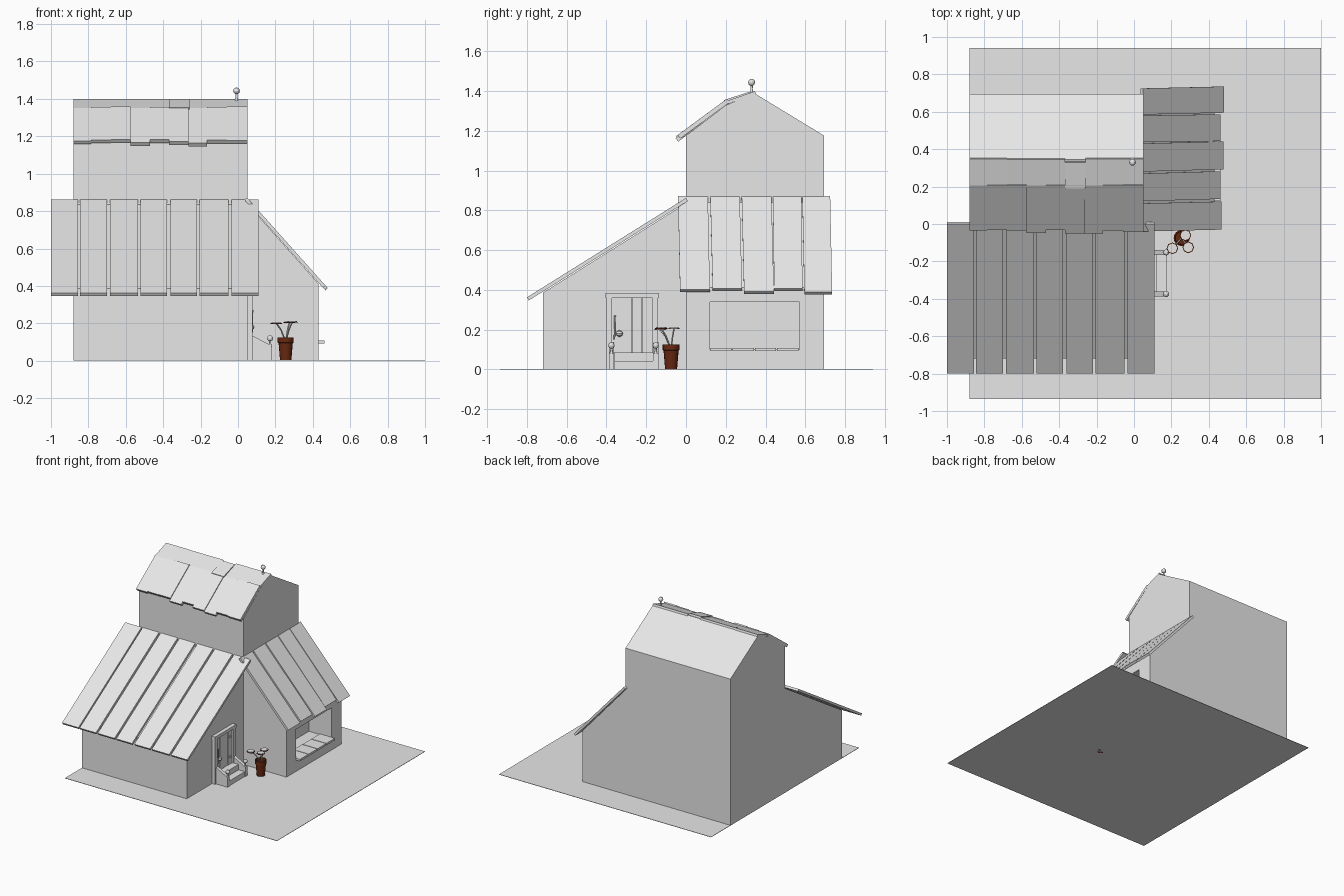
import bpy, bmesh, math
from mathutils import Vector

if "Cube" in bpy.data.objects:
    bpy.data.objects.remove(bpy.data.objects["Cube"])


def material(name, rgb):
    m = bpy.data.materials.new(name)
    m.diffuse_color = (*rgb, 1)
    m.use_nodes = True
    m.node_tree.nodes["Principled BSDF"].inputs["Base Color"].default_value = m.diffuse_color
    return m


GREY = material("plain grey", (0.8, 0.8, 0.8))
BROWN = material("dark brown clay", (0.14, 0.022, 0.006))


def finish(bm, name, mat=GREY, smooth=False):
    bmesh.ops.recalc_face_normals(bm, faces=bm.faces)
    me = bpy.data.meshes.new(name)
    bm.to_mesh(me)
    bm.free()
    me.materials.append(mat)
    ob = bpy.data.objects.new(name, me)
    bpy.context.collection.objects.link(ob)
    if smooth:
        bpy.ops.object.select_all(action='DESELECT')
        ob.select_set(True)
        bpy.context.view_layer.objects.active = ob
        bpy.ops.object.shade_smooth_by_angle()
    return ob


def prism(name, profile, axis, a, b, skew=0.0, mat=GREY):
    """Extrude a profile along x (points are y,z) or y (points are x,z).
    Skew slides the first half of the profile sideways."""
    bm = bmesh.new()
    rings = []
    for t in (a, b):
        ring = []
        for i, (u, z) in enumerate(profile):
            s = t + (skew if i < len(profile) / 2 else 0)
            ring.append(bm.verts.new((s, u, z) if axis == 'x' else (u, s, z)))
        rings.append(ring)
    n = len(profile)
    bm.faces.new(rings[0])
    bm.faces.new(rings[1])
    for i in range(n):
        j = (i + 1) % n
        bm.faces.new((rings[0][i], rings[0][j], rings[1][j], rings[1][i]))
    return finish(bm, name, mat)


def box(name, x, y, z, mat=GREY):
    return prism(name, [(y[0], z[0]), (y[1], z[0]), (y[1], z[1]), (y[0], z[1])], 'x', *x, mat=mat)


def plank(name, low, high, axis, a, b, thick=0.018, skew=0.0):
    """Roof board whose top face runs from low to high."""
    lo, hi = Vector(low), Vector(high)
    d = (hi - lo).normalized()
    nrm = Vector((-d.y, d.x))
    if nrm.y < 0:
        nrm = -nrm
    return prism(name, [lo - nrm * thick, lo, hi, hi - nrm * thick], axis, a, b, skew)


def lathe(name, profile, at, mat=GREY, sides=16):
    bm = bmesh.new()
    vs = [bm.verts.new((r, 0, z)) for r, z in profile]
    es = [bm.edges.new(p) for p in zip(vs, vs[1:])]
    bmesh.ops.spin(bm, geom=vs + es, cent=(0, 0, 0), axis=(0, 0, 1),
                   angle=2 * math.pi, steps=sides, use_duplicate=False)
    bmesh.ops.remove_doubles(bm, verts=bm.verts, dist=1e-5)
    ob = finish(bm, name, mat, True)
    ob.location = at
    return ob


def rod(name, pts, r, mat=GREY):
    cu = bpy.data.curves.new(name, 'CURVE')
    cu.dimensions = '3D'
    cu.bevel_depth = r
    cu.bevel_resolution = 1
    cu.use_fill_caps = True
    sp = cu.splines.new('POLY')
    sp.points.add(len(pts) - 1)
    for p, c in zip(sp.points, pts):
        p.co = (*c, 1)
    cu.materials.append(mat)
    ob = bpy.data.objects.new(name, cu)
    bpy.context.collection.objects.link(ob)
    return ob


def ball_post(name, x, y, z0, zc, r):
    """Small ball on a thin turned stem."""
    prof = [(0, z0), (r * .6, z0), (r * .3, z0 + (zc - z0) * .4), (r * .35, zc - r * .95)]
    prof += [(r * math.cos(t), zc + r * math.sin(t))
             for t in [math.radians(-65 + i * 31) for i in range(5)]] + [(0, zc + r)]
    return lathe(name, prof, (x, y, 0), sides=14)


# ground sheet
box("ground_sheet", (-0.88, 1.0), (-0.935, 0.94), (0, 0.003))

# house bodies
prism("tower", [(0, 0), (0.695, 0), (0.695, 1.175), (0.345, 1.388), (0.2, 1.328), (0, 1.175)],
      'x', -0.88, 0.05)
prism("front_lean_to", [(-0.72, 0), (0, 0), (0, 0.835), (-0.72, 0.385)], 'x', -0.88, 0.05)
wing = prism("side_wing", [(0.05, 0), (0.43, 0), (0.43, 0.412), (0.05, 0.84)], 'y', 0, 0.695)

# window recess cut into the wing
cutter = box("window_cutter", (0.23, 0.5), (0.12, 0.57), (0.10, 0.34))
cutter.hide_render = True
mod = wing.modifiers.new("window", 'BOOLEAN')
mod.operation = 'DIFFERENCE'
mod.object = cutter
mod.solver = 'EXACT'
bpy.context.view_layer.objects.active = wing
bpy.ops.object.modifier_apply(modifier=mod.name)
bpy.data.objects.remove(cutter)

# window sill boards
for i in range(4):
    y = 0.122 + i * 0.112
    box(f"sill_board_{i}", (0.33, 0.463), (y, y + 0.107), (0.092, 0.108))

# front lean-to roof boards
for i, (a, b) in enumerate([(-1.0, -.855), (-.845, -.70), (-.685, -.535), (-.52, -.38),
                            (-.36, -.22), (-.205, -.05), (-.035, .11)]):
    plank(f"front_roof_board_{i}", (-0.80, 0.362), (0, 0.862), 'x', a, b)

# side wing roof boards, each a little askew
for i, (a, b, x, s) in enumerate([(-.04, .11, .468, .01), (.122, .27, .463, .012), (.28, .43, .478, .012),
                                  (.437, .58, .463, .006), (.585, .725, .48, .01)]):
    plank(f"side_roof_board_{i}", (x, 0.87 - (x - 0.05) * 1.12), (0.048, 0.872), 'y', a, b, skew=s)

# tower roof: lower row of boards
for i, (a, b, y) in enumerate([(-.88, -.785, -.035), (-.785, -.68, -.033), (-.68, -.575, -.035),
                               (-.575, -.47, -.048), (-.47, -.37, -.032), (-.37, -.265, -.05),
                               (-.265, -.165, -.052), (-.165, -.06, -.035), (-.06, .05, -.042)]):
    lift = 0.004 * (i % 3)
    plank(f"tower_lower_board_{i}", (y, 1.172 + (y + .04) * .77 + lift), (0.205, 1.352 + lift), 'x', a, b, 0.022)

# tower roof: upper row of boards
for i, (a, b, y0, y1) in enumerate([(-.88, -.68, .2, .347), (-.68, -.37, .2, .345),
                                    (-.37, -.26, .19, .33), (-.26, .05, .2, .347)]):
    plank(f"tower_upper_board_{i}", (y0, 1.348 + .006 * (i == 2)), (y1, 1.399), 'x', a, b, 0.016)

ball_post("roof_finial", -0.008, 0.33, 1.385, 1.443, 0.018)

# door frame, boards and fittings
for side, y in (("left", (-.40, -.372)), ("right", (-.168, -.14))):
    box(f"door_frame_{side}", (0.05, 0.078), y, (0, 0.375))
box("door_lintel", (0.05, 0.08), (-.405, -.135), (0.36, 0.385))
for i in range(4):
    y = -.372 + i * .051
    box(f"door_board_{i}", (0.05, 0.062 + .003 * (i % 2)), (y, y + .05), (0.085, 0.36))
rod("door_pull", [(.075, -.36, .15), (.078, -.357, .27)], .004)
lathe("door_knob", [(0, -.018), (.014, -.01), (.018, 0), (.014, .01), (0, .018)], (.07, -.335, .18))
for i, z in enumerate((.14, .30)):
    box(f"door_hinge_{i}", (.06, .071), (-.21, -.175), (z, z + .014))

# doorstep with sloped cheek walls and ball posts
box("lower_step", (.05, .175), (-.36, -.165), (0, .042))
box("upper_step", (.05, .12), (-.36, -.165), (0, .085))
for side, y in (("left", -.388), ("right", -.165)):
    prism(f"step_cheek_{side}", [(.05, 0), (.18, 0), (.18, .08), (.075, .135), (.05, .135)], 'y', y, y + .026)
    ball_post(f"step_ball_{side}", .172, y + .013, .075, .12, .016)

# potted plant
lathe("plant_pot", [(0, 0), (.030, 0), (.038, .095), (.043, .097), (.043, .125),
                    (.036, .125), (.034, .108), (0, .108)], (.255, -.075, 0), BROWN, 16)
for i, (x, y, z, m) in enumerate([(.205, -.13, .2, BROWN), (.29, -.125, .207, GREY), (.275, -.06, .205, GREY)]):
    rod(f"plant_stem_{i}", [(.255, -.075, .1), ((x + .255) / 2, (y - .075) / 2, .165), (x, y, z)], .004, GREY)
    lathe(f"leaf_rim_{i}", [(0, -.003), (.031, -.003), (.031, .001), (0, .001)], (x, y, z), BROWN, 8)
    lathe(f"leaf_top_{i}", [(0, .001), (.026, .001), (.026, .005), (0, .005)], (x, y, z), GREY, 8)
